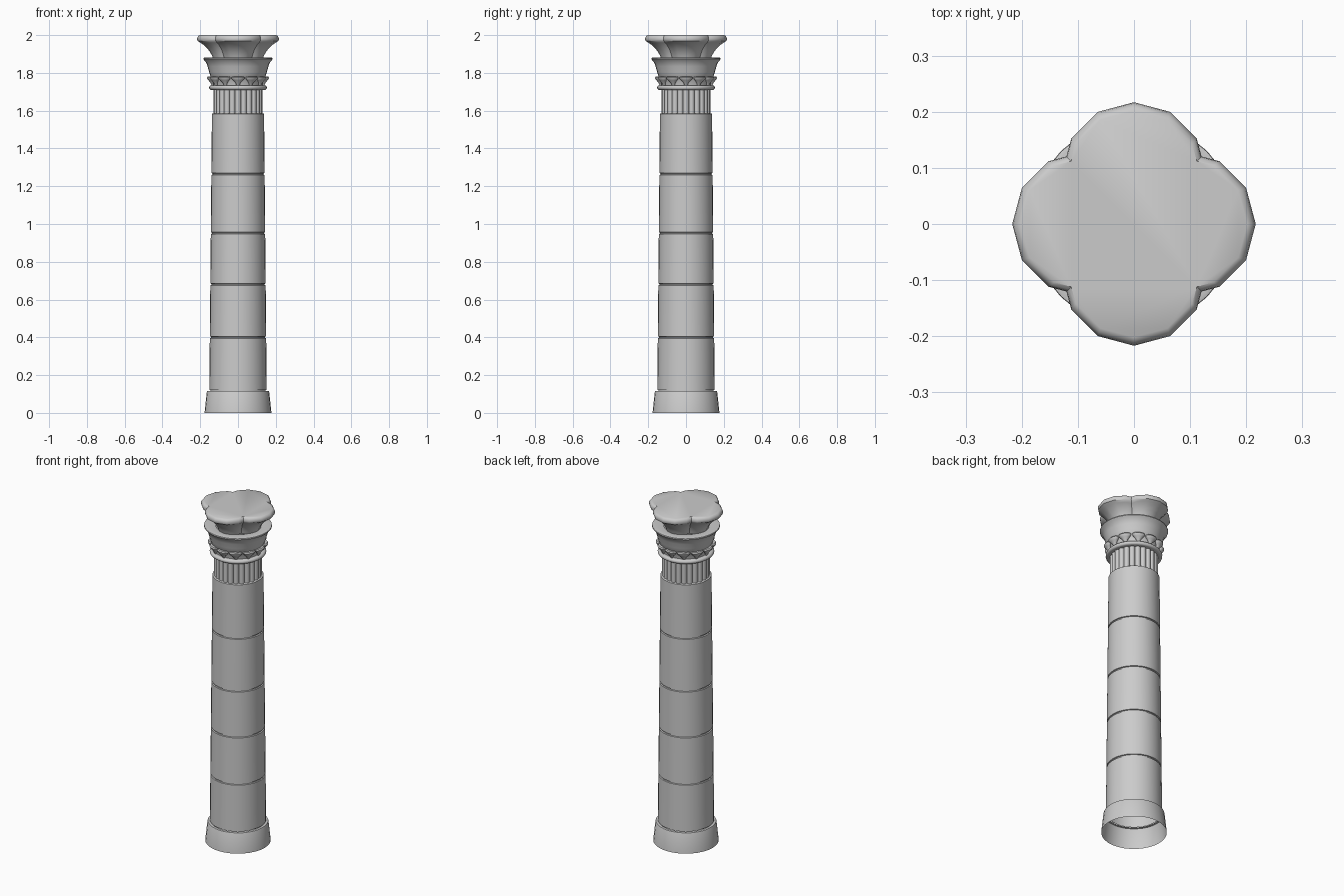
import bpy, bmesh
from math import sin, cos, pi

if "Cube" in bpy.data.objects:
    bpy.data.objects.remove(bpy.data.objects["Cube"])


def finish(name, bm, angle=40):
    bmesh.ops.recalc_face_normals(bm, faces=bm.faces)
    me = bpy.data.meshes.new(name)
    bm.to_mesh(me)
    bm.free()
    ob = bpy.data.objects.new(name, me)
    bpy.context.collection.objects.link(ob)
    bpy.ops.object.select_all(action='DESELECT')
    ob.select_set(True)
    bpy.context.view_layer.objects.active = ob
    bpy.ops.object.shade_smooth_by_angle(angle=angle * pi / 180)
    return ob


def loft(bm, rings, bottom=False, top=False):
    """Skin closed rings of points, optionally capping the ends."""
    vs = [[bm.verts.new(p) for p in ring] for ring in rings]
    n = len(vs[0])
    for a, b in zip(vs, vs[1:]):
        for i in range(n):
            j = (i + 1) % n
            bm.faces.new((a[i], a[j], b[j], b[i]))
    if bottom:
        bm.faces.new(vs[0][::-1])
    if top:
        bm.faces.new(vs[-1])


def circle(r, z, n=32, cx=0, cy=0):
    return [(cx + r * cos(2 * pi * i / n), cy + r * sin(2 * pi * i / n), z) for i in range(n)]


def lathe(name, profile, bottom=False, top=False, n=32):
    bm = bmesh.new()
    loft(bm, [circle(r, z, n) for r, z in profile], bottom, top)
    return finish(name, bm)


# Hollow tapered base with a small ledge
lathe("base", [(.177, 0), (.165, .113), (.163, .117), (.148, .117)])

# Tapered shaft made of drums separated by narrow grooves
joints = [.117, .40, .68, .952, 1.265, 1.585]
radius = lambda z: .152 - .0095 * (z - .117)
profile = []
for z0, z1 in zip(joints, joints[1:]):
    r0, r1 = radius(z0), radius(z1)
    profile += [(r0 - .006, z0), (r0 - .006, z0 + .003), (r0, z0 + .005),
                (r1, z1 - .005), (r1 - .006, z1 - .003)]
profile[-2:] = [(radius(1.585), 1.583), (radius(1.585) - .003, 1.585), (.11, 1.585)]
lathe("shaft", profile)

# Reeded neck
lathe("neck_core", [(.117, 1.58), (.117, 1.74)])
bm = bmesh.new()
for k in range(24):
    a = 2 * pi * k / 24
    cx, cy = .1145 * cos(a), .1145 * sin(a)
    loft(bm, [circle(.0158, z, 12, cx, cy) for z in (1.583, 1.712)], True, True)
finish("neck_reeds", bm)

# Rounded collar ring
ring = [(.141 + .012 * cos(t), 1.722 + .012 * sin(t))
        for t in [-pi / 2 + pi * i / 8 for i in range(9)]]
lathe("collar", [(.11, 1.71)] + ring + [(.11, 1.734)])

# Ring of small flared leaves
leaf = [(1.732, .133, .007, .006), (1.748, .137, .014, .010), (1.760, .141, .026, .015),
        (1.768, .143, .034, .019), (1.775, .144, .036, .020), (1.781, .143, .032, .016)]
bm = bmesh.new()
for k in range(12):
    c, s = cos(2 * pi * k / 12), sin(2 * pi * k / 12)
    rings = []
    for z, rc, w, d in leaf:
        pts = [(rc + d * cos(2 * pi * i / 12), w * sin(2 * pi * i / 12)) for i in range(12)]
        rings.append([(u * c - v * s, u * s + v * c, z) for u, v in pts])
    loft(bm, rings, True, True)
finish("leaves", bm, 50)

# Bell of the capital with a thin lip
lathe("bell", [(.13, 1.73), (.135, 1.765), (.146, 1.782), (.153, 1.805), (.161, 1.835),
               (.170, 1.858), (.180, 1.868), (.184, 1.873), (.183, 1.879), (.176, 1.881),
               (.12, 1.874)])

# Four-lobed flared top block
R, C = .129, .088
lobe = [(C + R * cos(i * pi / 6), R * sin(i * pi / 6)) for i in range(-2, 3)] + [(.1204, .1204)]
outline = []
for k in range(4):
    c, s = round(cos(k * pi / 2)), round(sin(k * pi / 2))
    outline += [(x * c - y * s, x * s + y * c) for x, y in lobe]
levels = [(.60, 1.872), (.63, 1.89), (.68, 1.91), (.75, 1.93), (.85, 1.95), (.92, 1.96),
          (.985, 1.969), (1.0, 1.978), (.99, 1.989), (.965, 1.996), (.93, 2.0)]
bm = bmesh.new()
loft(bm, [[(x * f, y * f, z) for x, y in outline] for f, z in levels], True, True)
finish("lobed_top", bm, 35)
